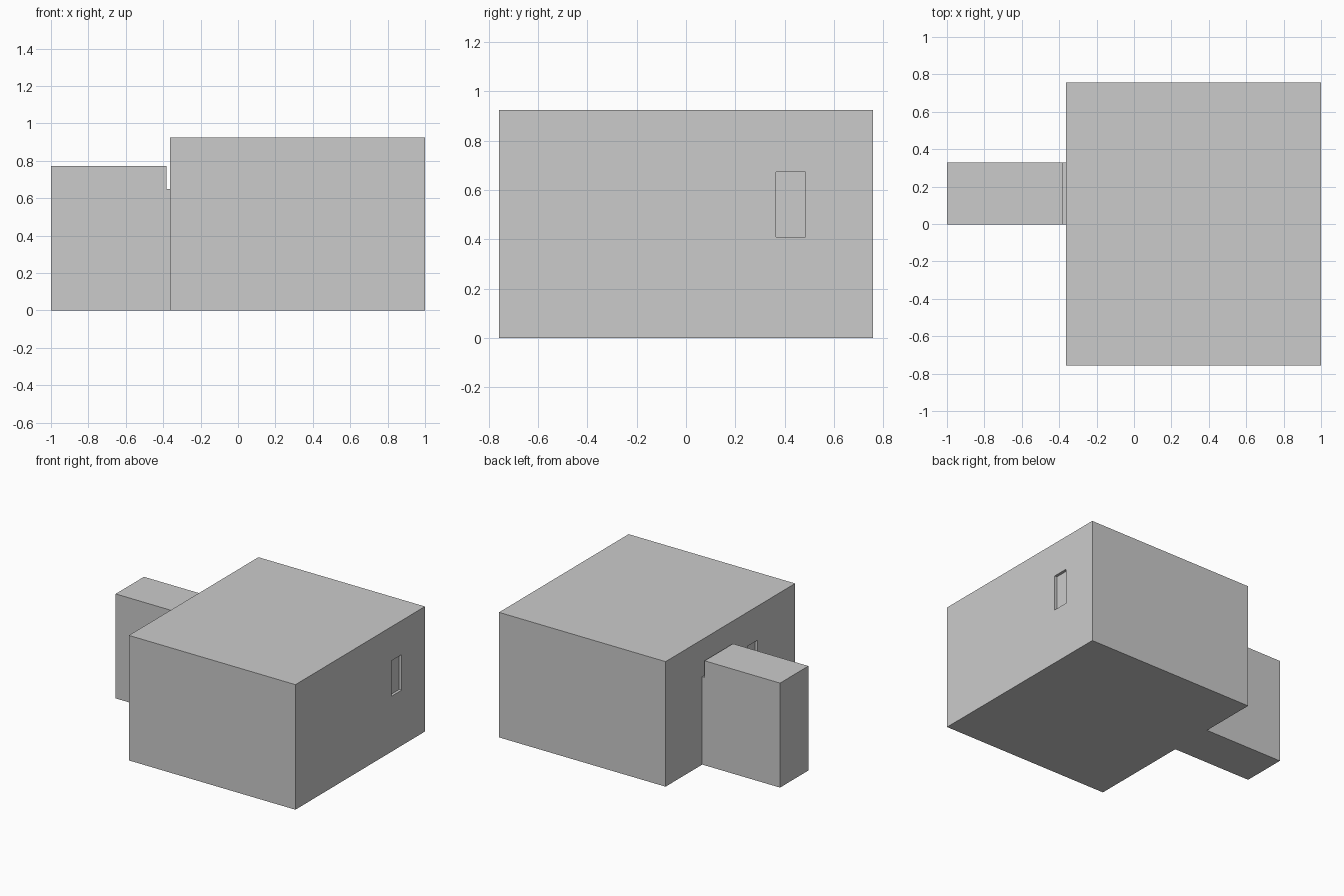
import bpy

if "Cube" in bpy.data.objects:
    bpy.data.objects.remove(bpy.data.objects["Cube"])


def box(name, lo, hi):
    bpy.ops.mesh.primitive_cube_add(size=1, location=[(a + b) / 2 for a, b in zip(lo, hi)])
    ob = bpy.context.object
    ob.name = name
    ob.scale = [b - a for a, b in zip(lo, hi)]
    bpy.ops.object.transform_apply(location=False, rotation=False, scale=True)
    return ob


def combine(target, other, operation):
    mod = target.modifiers.new(other.name, 'BOOLEAN')
    mod.operation = operation
    mod.object = other
    mod.solver = 'EXACT'
    bpy.context.view_layer.objects.active = target
    bpy.ops.object.modifier_apply(modifier=mod.name)
    bpy.data.objects.remove(other, do_unlink=True)


WALL_X, D = -0.363, 0.757    # left wall plane, half depth
RECESS = 0.02

# main block
building = box("building", (WALL_X, -D, 0), (1, D, 0.925))

# side annex, with a lower link that leaves a narrow slot against the wall
annex = box("annex", (-1, -0.002, 0), (-0.383, 0.329, 0.773))
link = box("annex_link", (-0.45, -0.002, 0), (WALL_X, 0.329, 0.65))
combine(annex, link, 'UNION')
combine(building, annex, 'UNION')

# shallow window recesses in the right and left walls
for name, x, y0, y1 in (("right_window", 1, 0.365, 0.485),
                        ("left_window", WALL_X, -0.318, -0.198)):
    cutter = box(name, (x - RECESS, y0, 0.41), (x + RECESS, y1, 0.673))
    cutter.hide_render = True
    combine(building, cutter, 'DIFFERENCE')
